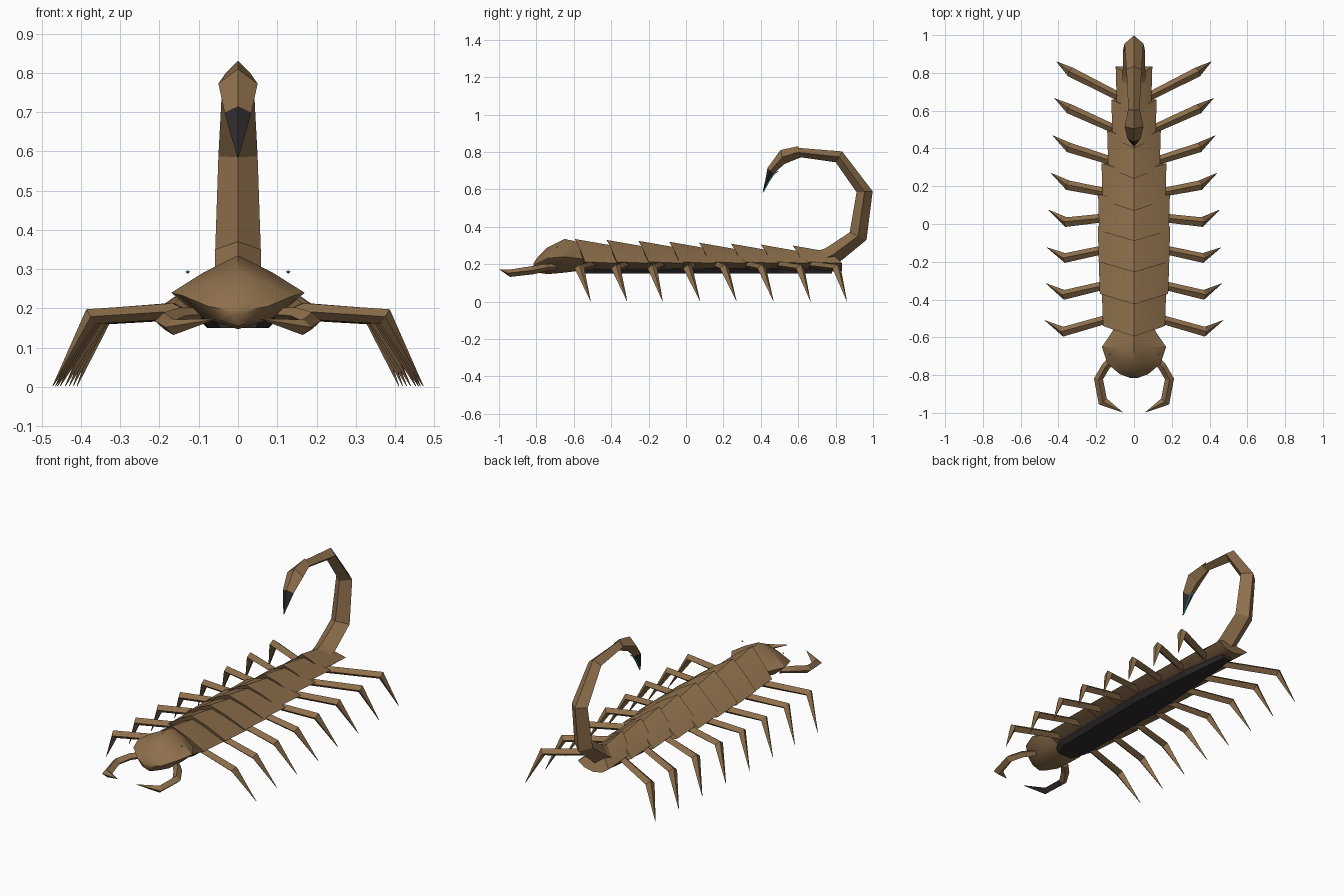
import bpy, bmesh, math
from mathutils import Vector

if "Cube" in bpy.data.objects:
    bpy.data.objects.remove(bpy.data.objects["Cube"])


def material(name, rgb):
    m = bpy.data.materials.new(name)
    m.diffuse_color = (*rgb, 1)
    m.use_nodes = True
    m.node_tree.nodes["Principled BSDF"].inputs["Base Color"].default_value = m.diffuse_color
    return m


BROWN = material("shell brown", (0.27, 0.16, 0.072))
DARK = material("dark horn", (0.03, 0.024, 0.025))
TEAL = material("teal", (0.08, 0.5, 0.5))


def loft(name, rings, mat, smooth=0):
    """Skin a list of equal rings and cap both ends."""
    bm = bmesh.new()
    vs = [[bm.verts.new(p) for p in r] for r in rings]
    n = len(rings[0])
    for a, b in zip(vs, vs[1:]):
        for i in range(n):
            j = (i + 1) % n
            bm.faces.new((a[i], a[j], b[j], b[i]))
    bm.faces.new(vs[0])
    bm.faces.new(vs[-1])
    bmesh.ops.remove_doubles(bm, verts=bm.verts, dist=0.0005)
    bmesh.ops.recalc_face_normals(bm, faces=bm.faces)
    me = bpy.data.meshes.new(name)
    bm.to_mesh(me)
    bm.free()
    me.materials.append(mat)
    ob = bpy.data.objects.new(name, me)
    bpy.context.collection.objects.link(ob)
    if smooth:
        bpy.ops.object.select_all(action='DESELECT')
        ob.select_set(True)
        bpy.context.view_layer.objects.active = ob
        bpy.ops.object.shade_smooth_by_angle(angle=math.radians(smooth))
    return ob


def limb(name, path, sizes, mat=BROWN):
    """Sweep a diamond section (half width, half height) along a path."""
    pts = [Vector(p) for p in path]
    rings = []
    for i, p in enumerate(pts):
        t = (pts[min(i + 1, len(pts) - 1)] - pts[max(i - 1, 0)]).normalized()
        side = t.cross(Vector((0, 0, 1))).normalized()
        up = side.cross(t)
        a, b = sizes[i]
        rings.append([p + side * a, p + up * b, p - side * a, p - up * b])
    return loft(name, rings, mat)


def hexa(y_top, y_side, w, zt, zs, zb):
    """Ridged body section with a shallow lower keel."""
    zl = zb + (zs - zb) * 0.3
    return [(0, y_top, zt), (w * 0.5, (y_top + y_side) / 2, zs + (zt - zs) * 0.56),
            (w, y_side, zs), (w * 0.6, y_side, zl), (0, y_side, zb),
            (-w * 0.6, y_side, zl), (-w, y_side, zs),
            (-w * 0.5, (y_top + y_side) / 2, zs + (zt - zs) * 0.56)]


# Overlapping back plates, each raised at its front edge
starts = [-0.595, -0.425, -0.255, -0.09, 0.07, 0.24, 0.40, 0.57]
widths = [0.17, 0.187, 0.192, 0.19, 0.172, 0.142, 0.12, 0.097]
for i, (y, w) in enumerate(zip(starts, widths)):
    zt = 0.335 - 0.005 * i
    back = y + 0.235 + 0.004 * i
    loft(f"back_plate_{i + 1}", [
        hexa(y, y + 0.055, w - 0.006, zt, 0.213, 0.165),
        hexa(y + 0.2, min(back, 0.835), w, zt - 0.035, 0.205, 0.165)], BROWN, 30)

# Dark belly strip
belly = []
for y, w in [(-0.58, 0.06), (-0.5, 0.1), (0.1, 0.105), (0.5, 0.07), (0.78, 0.03)]:
    belly.append([(-w, y, 0.178), (w, y, 0.178), (w * 0.75, y, 0.15), (-w * 0.75, y, 0.15)])
loft("belly", belly, DARK)

# Head
loft("head", [hexa(y, y, w, a, b, c) for y, w, a, b, c in [
    (-0.53, 0.10, 0.30, 0.225, 0.17), (-0.57, 0.115, 0.318, 0.23, 0.165),
    (-0.65, 0.17, 0.335, 0.24, 0.155), (-0.74, 0.14, 0.29, 0.232, 0.147),
    (-0.795, 0.075, 0.235, 0.205, 0.155), (-0.815, 0.02, 0.205, 0.195, 0.18)]],
    BROWN, 40)

# Legs: (root x, y), (knee x, y), (tip x, y)
legs = [((.165, -.51), (.375, -.57), (.472, -.51)), ((.18, -.33), (.37, -.375), (.465, -.315)),
        ((.18, -.14), (.365, -.18), (.46, -.125)), ((.18, .03), (.36, .01), (.453, .075)),
        ((.165, .17), (.35, .205), (.44, .27)), ((.138, .34), (.345, .405), (.43, .468)),
        ((.12, .51), (.343, .61), (.42, .665)), ((.10, .685), (.337, .805), (.41, .86))]
for s, label in ((1, "right"), (-1, "left")):
    for i, (r, k, t) in enumerate(legs):
        inner = (r[0] - 0.07, r[1] + (r[1] - k[1]) * 0.3)
        limb(f"leg_{label}_{i + 1}",
             [(s * inner[0], inner[1], 0.198), (s * r[0], r[1], 0.193),
              (s * k[0], k[1], 0.179), (s * t[0], t[1], 0.002)],
             [(0.022, 0.02), (0.023, 0.02), (0.026, 0.022), (0.001, 0.001)])

    # Curved pincer at the mouth
    claw = limb(f"pincer_{label}",
                [(s * 0.10, -0.70, 0.185), (s * 0.15, -0.755, 0.182), (s * 0.188, -0.82, 0.168),
                 (s * 0.165, -0.94, 0.152), (s * 0.06, -0.997, 0.172)],
                [(0.02, 0.018), (0.022, 0.02), (0.024, 0.022), (0.026, 0.02), (0.001, 0.001)])
    if s < 0:  # dark inner cutting faces
        claw.data.materials.append(DARK)
        for f in claw.data.polygons:
            if f.center.y < -0.83 and f.normal.z < 0 and f.normal.x > 0:
                f.material_index = 1

    # Small eye bead
    r = 0.006
    loft(f"eye_{label}", [[(s * 0.128 + dx * k, -0.69 + dy * k, 0.293 + dz)
                           for dx, dy in ((1, 0), (0, 1), (-1, 0), (0, -1))]
                          for dz, k in ((-0.004, 0.001), (0, r), (0.004, 0.001))], TEAL)


# Arched tail with diamond section: (inner y, z), (outer y, z), half width
def diamond(inner, outer, w):
    my, mz = (inner[0] + outer[0]) / 2, (inner[1] + outer[1]) / 2
    return [(0, *inner), (w, my, mz), (0, *outer), (-w, my, mz)]


loft("tail", [diamond(*d) for d in [
    ((.70, .27), (.78, .19), .06), ((.745, .285), (.825, .215), .06),
    ((.875, .37), (.965, .33), .058), ((.912, .585), (.998, .59), .05),
    ((.80, .745), (.835, .803), .04), ((.61, .772), (.60, .822), .03)]], BROWN)
loft("tail_bulb", [diamond(*d) for d in [
    ((.615, .772), (.60, .831), .03), ((.525, .735), (.505, .81), .05),
    ((.468, .683), (.436, .715), .034)]], BROWN)
loft("stinger", [diamond(*d) for d in [
    ((.468, .683), (.436, .715), .034), ((.442, .645), (.424, .65), .02),
    ((.41, .584), (.409, .584), .0008)]], DARK)

# Thin stripe along the inside of the stinger
loft("stinger_stripe", [[(-w, y, z), (w, y, z), (w, y + 0.005, z - 0.003), (-w, y + 0.005, z - 0.003)]
                        for y, z, w in ((.490, .70, .004), (.468, .683, .005),
                                        (.442, .645, .004), (.412, .59, .002))], TEAL)
